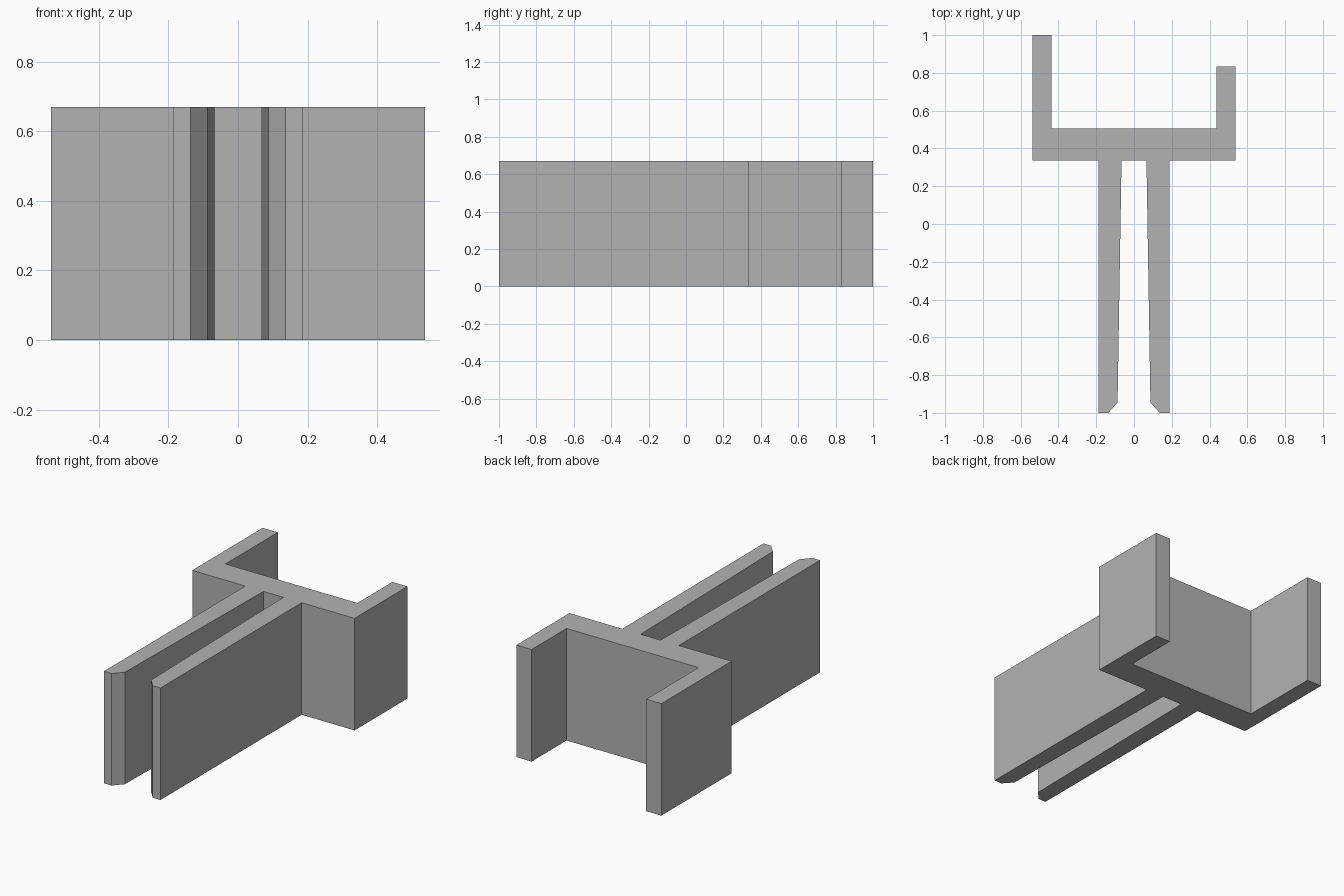
import bpy
import bmesh

HEIGHT = 0.67

cube = bpy.data.objects.get("Cube")
if cube:
    bpy.data.objects.remove(cube, do_unlink=True)

grey = bpy.data.materials.new("plain grey")
grey.use_nodes = True
colour = (0.45, 0.45, 0.45, 1)
grey.diffuse_color = colour
grey.node_tree.nodes["Principled BSDF"].inputs["Base Color"].default_value = colour


def extrude_outline(name, outline):
    """Raise a closed plan outline into a flat-sided solid standing on the ground."""
    bm = bmesh.new()
    base = bm.faces.new([bm.verts.new((x, y, 0)) for x, y in outline])
    top = bmesh.ops.extrude_face_region(bm, geom=[base], use_keep_orig=True)
    verts = [v for v in top["geom"] if isinstance(v, bmesh.types.BMVert)]
    bmesh.ops.translate(bm, verts=verts, vec=(0, 0, HEIGHT))
    bmesh.ops.recalc_face_normals(bm, faces=bm.faces)
    mesh = bpy.data.meshes.new(name)
    bm.to_mesh(mesh)
    bm.free()
    mesh.materials.append(grey)
    obj = bpy.data.objects.new(name, mesh)
    bpy.context.collection.objects.link(obj)
    return obj


# Tapered prong with a chamfered inner tip, from root to tip and back
prong = [(0.066, 0.335), (0.087, -0.945), (0.136, -1), (0.187, -1), (0.187, 0.335)]
left_prong = prong
right_prong = [(-x, y) for x, y in reversed(prong)]

# One continuous bracket: crossbar, two uneven rear arms and two front prongs
bracket = extrude_outline("clip_bracket", [
    (-0.537, 0.335), *right_prong, *left_prong, (0.537, 0.335),
    (0.537, 0.835), (0.437, 0.835), (0.437, 0.505),
    (-0.437, 0.505), (-0.437, 1), (-0.537, 1),
])
